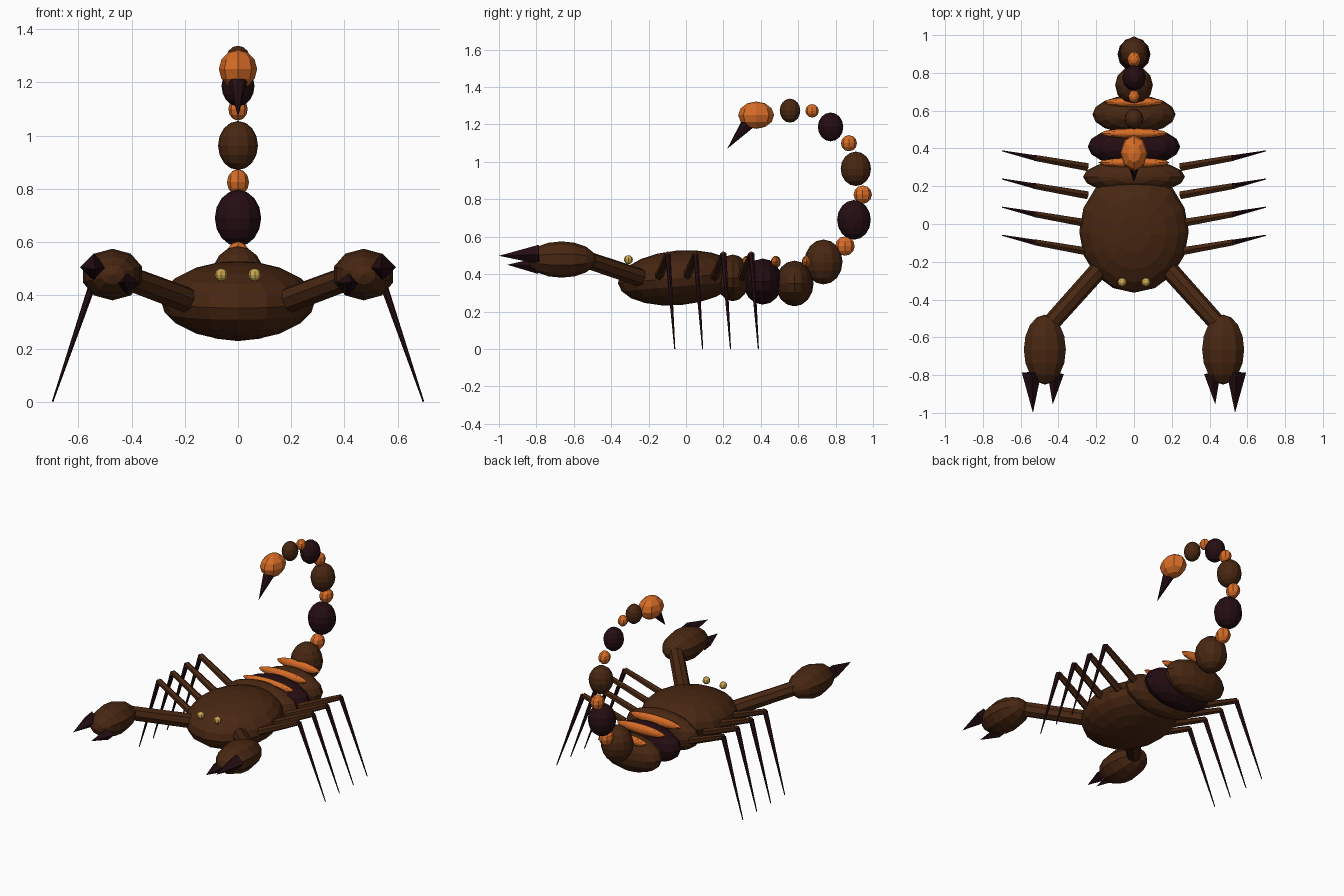
import bpy
import math
from mathutils import Vector

if "Cube" in bpy.data.objects:
    bpy.data.objects.remove(bpy.data.objects["Cube"], do_unlink=True)


def material(name, rgb):
    mat = bpy.data.materials.new(name)
    mat.use_nodes = True
    mat.diffuse_color = (*rgb, 1)
    mat.node_tree.nodes["Principled BSDF"].inputs["Base Color"].default_value = (*rgb, 1)
    return mat


BROWN = material("shell brown", (0.065, 0.02, 0.006))
DARK = material("dark maroon", (0.018, 0.004, 0.006))
ORANGE = material("joint orange", (0.68, 0.15, 0.02))
GOLD = material("eye gold", (0.6, 0.4, 0.08))


def ball(name, centre, radii, mat, segments=12, rings=8, rotation=(0, 0, 0)):
    """Flat-shaded ellipsoid."""
    bpy.ops.mesh.primitive_uv_sphere_add(segments=segments, ring_count=rings, radius=1,
                                         location=centre, rotation=rotation)
    ob = bpy.context.object
    ob.name = name
    ob.scale = radii
    ob.data.materials.append(mat)
    return ob


def rod(name, start, end, r_start, r_end, mat, sides=8):
    """Tapered rod or spike between two points."""
    start, end = Vector(start), Vector(end)
    axis = end - start
    bpy.ops.mesh.primitive_cone_add(vertices=sides, radius1=r_start, radius2=r_end,
                                    depth=axis.length, location=(start + end) / 2,
                                    rotation=axis.to_track_quat('Z', 'Y').to_euler())
    ob = bpy.context.object
    ob.name = name
    ob.data.materials.append(mat)
    return ob


# Front shell, leaning slightly forward
ball("body", (0, -0.04, 0.38), (0.29, 0.325, 0.146), BROWN, 16, 10, (math.radians(5), 0, 0))

# Abdomen plates
ball("abdomen_front", (0, 0.25, 0.38), (0.27, 0.09, 0.125), BROWN, 16)
ball("abdomen_middle", (0, 0.41, 0.36), (0.245, 0.105, 0.123), DARK, 16)
ball("abdomen_rear", (0, 0.58, 0.35), (0.22, 0.102, 0.122), BROWN, 16)
for y, width in ((0.325, 0.19), (0.48, 0.18), (0.645, 0.16)):
    ball("abdomen_band", (0, y, 0.465), (width, 0.026, 0.033), ORANGE)

# Tail links: y, z, half width, half depth, half height
for y, z, rx, ry, rz, mat in (
        (0.735, 0.465, 0.1, 0.102, 0.12, BROWN),
        (0.898, 0.69, 0.087, 0.09, 0.106, DARK),
        (0.908, 0.963, 0.075, 0.081, 0.092, BROWN),
        (0.773, 0.187 + 1, 0.062, 0.068, 0.077, DARK),
        (0.556, 1.274, 0.05, 0.055, 0.064, BROWN)):
    ball("tail_link", (0, y, z), (rx, ry, rz), mat)
for y, z, r in ((0.85, 0.55, 0.052), (0.945, 0.825, 0.049),
                (0.871, 1.1, 0.043), (0.674, 1.273, 0.036)):
    ball("tail_joint", (0, y, z), (r * 0.85, r, r), ORANGE, 8, 6)

# Stinger
ball("stinger_bulb", (0, 0.375, 1.25), (0.072, 0.096, 0.073), ORANGE, 8, 6)
rod("stinger_spike", (0, 0.33, 1.205), (0, 0.22, 1.07), 0.036, 0, DARK)

for side, label in ((1, "left"), (-1, "right")):
    ball(label + "_eye", (side * 0.063, -0.308, 0.477), (0.024,) * 3, GOLD, 8, 6)

    # Arm and pincer
    rod(label + "_arm", (side * 0.18, -0.235, 0.378), (side * 0.44, -0.525, 0.475),
        0.049, 0.047, BROWN)
    ball(label + "_palm", (side * 0.472, -0.665, 0.478), (0.117, 0.097, 0.185), BROWN,
         10, 8, (math.radians(90), 0, 0))
    rod(label + "_outer_finger", (side * 0.542, -0.785, 0.505), (side * 0.535, -1, 0.498),
        0.052, 0, DARK, 4)
    rod(label + "_inner_finger", (side * 0.415, -0.79, 0.445), (side * 0.43, -0.955, 0.45),
        0.044, 0, DARK, 4)

    # Four bent legs
    for i in range(4):
        y = -0.06 + i * 0.149
        knee = (side * 0.525, y - 0.037, 0.505)
        rod(label + "_upper_leg", (side * 0.25, y - 0.085, 0.385), knee, 0.024, 0.018, BROWN, 6)
        rod(label + "_lower_leg", knee, (side * 0.697, y, 0), 0.016, 0.003, DARK, 6)
